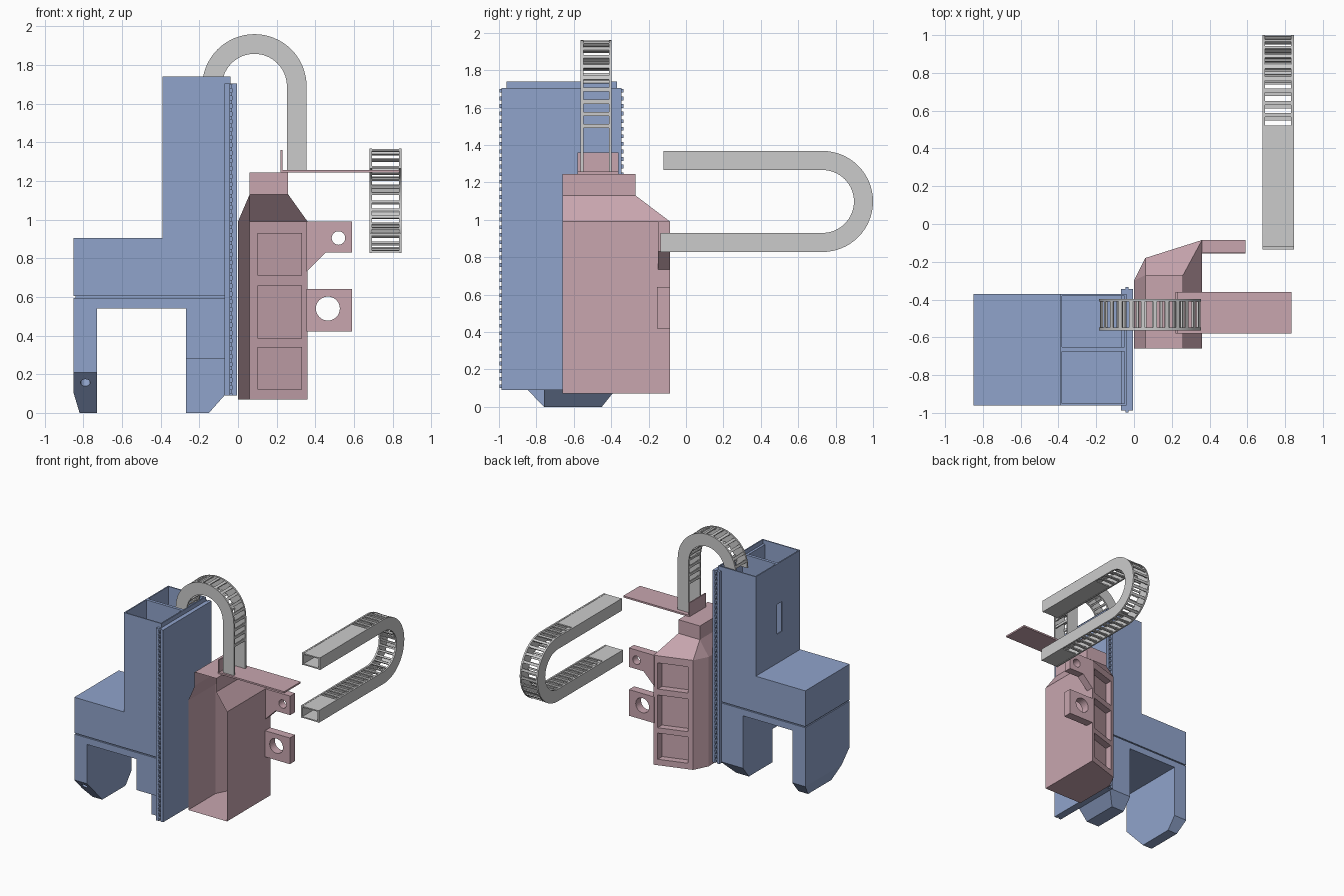
import bpy, bmesh, math
from mathutils import Vector

if "Cube" in bpy.data.objects:
    bpy.data.objects.remove(bpy.data.objects["Cube"])

def material(name, col):
    m = bpy.data.materials.new(name)
    m.diffuse_color = (*col, 1)
    m.use_nodes = True
    m.node_tree.nodes["Principled BSDF"].inputs["Base Color"].default_value = m.diffuse_color
    return m

BLUE = material("blue", (0.28, 0.37, 0.60))
PINK = material("pink", (0.58, 0.38, 0.43))

def finish(name, bm, mat=None):
    bmesh.ops.remove_doubles(bm, verts=bm.verts, dist=1e-5)
    bmesh.ops.recalc_face_normals(bm, faces=bm.faces)
    me = bpy.data.meshes.new(name)
    bm.to_mesh(me)
    bm.free()
    ob = bpy.data.objects.new(name, me)
    bpy.context.collection.objects.link(ob)
    if mat:
        me.materials.append(mat)
    return ob

def prism(name, pts, axis, a, b, mat=None):
    """Extrude a 2D profile along x (pts = y,z) or y (pts = x,z)."""
    bm = bmesh.new()
    def put(p, d):
        return bm.verts.new((d, *p) if axis == 'x' else (p[0], d, p[1]))
    lo, hi = [put(p, a) for p in pts], [put(p, b) for p in pts]
    bm.faces.new(lo)
    bm.faces.new(hi)
    for i in range(len(pts)):
        j = (i + 1) % len(pts)
        bm.faces.new((lo[i], lo[j], hi[j], hi[i]))
    return finish(name, bm, mat)

def box(name, x, y, z, mat=None):
    return prism(name, [(x[0], z[0]), (x[1], z[0]), (x[1], z[1]), (x[0], z[1])], 'y', *y, mat)

def cylinder(loc, r, depth, tilt):
    bpy.ops.mesh.primitive_cylinder_add(vertices=32, radius=r, depth=depth, location=loc, rotation=(tilt, 0, 0))
    return bpy.context.object

def cut(ob, cutter):
    cutter.hide_render = True
    m = ob.modifiers.new("cut", 'BOOLEAN')
    m.operation, m.solver, m.object = 'DIFFERENCE', 'EXACT', cutter
    bpy.context.view_layer.objects.active = ob
    bpy.ops.object.modifier_apply(modifier=m.name)
    bpy.data.objects.remove(cutter)

def chop(ob, co, no):
    bm = bmesh.new()
    bm.from_mesh(ob.data)
    r = bmesh.ops.bisect_plane(bm, geom=bm.verts[:] + bm.edges[:] + bm.faces[:],
                               plane_co=co, plane_no=no, clear_outer=True)
    bmesh.ops.holes_fill(bm, edges=[e for e in r['geom_cut'] if isinstance(e, bmesh.types.BMEdge)])
    bmesh.ops.recalc_face_normals(bm, faces=bm.faces)
    bm.to_mesh(ob.data)
    bm.free()

# Blue housing with the hollow two-cell tower
Y = (-0.96, -0.37)
body = prism("housing", [(-.85, .605), (-.04, .605), (-.04, 1.74), (-.39, 1.74), (-.39, .905), (-.85, .905)],
             'y', *Y, BLUE)
for y in ((-.95, -.675), (-.65, -.38)):
    cut(body, box("cutter", (-.38, -.05), y, (.65, 1.9)))
cut(body, box("cutter", (-.42, -.37), (-.72, -.65), (1.15, 1.40)))
box("seam", (-.84, -.05), (-.95, -.38), (.593, .607), BLUE)
box("gripper_plate", (-.85, -.05), Y, (.56, .595), BLUE)
box("gripper_base", (-.85, -.05), Y, (.54, .56), BLUE)

# Gripper fingers
outer = prism("outer_finger", [(-.96, .54), (-.96, .21), (-.76, 0), (-.45, 0), (-.37, .1), (-.37, .54)],
              'x', -.85, -.73, BLUE)
chop(outer, (-.85, 0, .1), (-.1, 0, -.03))
cut(outer, cylinder((-.79, -.91, .155), .025, .12, -math.pi / 4))
box("inner_finger_root", (-.27, -.05), Y, (.28, .54), BLUE)
inner = prism("inner_finger", [(-.76, .28), (-.76, 0), (-.45, 0), (-.37, .1), (-.37, .28)],
              'x', -.27, -.06, BLUE)
chop(inner, (-.15, 0, 0), (.09, 0, -.08))

# Vertical rail: two plates with a toothed rack between them
for name, x in (("rail_back_plate", (-.07, -.045)), ("rail_front_plate", (-.03, -.005))):
    box(name, x, (-.987, -.345), (.09, 1.705), BLUE)
box("rail_core", (-.045, -.03), (-.968, -.364), (.09, 1.705), BLUE)
for i in range(40):
    z = .1 + i * .0405
    for y in ((-.998, -.96), (-.37, -.334)):
        box("rack_tooth", (-.045, -.03), y, (z, z + .02), BLUE)

# Pink carriage shell, open at the front, with pockets pressed into its back wall
bm = bmesh.new()
def face(*pts):
    bm.faces.new([bm.verts.new(p) for p in pts])
Z0, Z1, Z2, Z3 = .07, .99, 1.13, 1.245
low = [(0, -.66), (0, -.3), (.06, -.18), (.36, -.085), (.36, -.2), (.36, -.66)]
top = [(.06, -.66), (.06, -.27), (.26, -.27), (.26, -.66)]
A, B, C, D, E, F = [(*p, Z1) for p in low]
a, c, d, f = [(*p, Z2) for p in top]
for i in (0, 1, 3, 4):
    p, q = low[i], low[i + 1]
    face((*p, Z0), (*q, Z0), (*q, Z1), (*p, Z1))
for i in range(3):
    p, q = top[i], top[i + 1]
    face((*p, Z2), (*q, Z2), (*q, Z3), (*p, Z3))
face(*[(*p, Z0) for p in low])
face(*[(*p, Z3) for p in top])
for poly in ((A, B, c, a), (B, C, c), (C, D, d, c), (D, E, d), (E, F, f, d)):
    face(*poly)
def wall(x, z, depth=0):
    return (x, -.18 + (x - .06) / .3 * .095 - depth, z)
xs, zs = [.06, .10, .33, .36], [Z0, .12, .34, .385, .66, .71, .93, Z1]
for i in range(3):
    for j in range(7):
        q = [(xs[i], zs[j]), (xs[i + 1], zs[j]), (xs[i + 1], zs[j + 1]), (xs[i], zs[j + 1])]
        if i == 1 and j % 2:
            face(*[wall(*p, .06) for p in q])
            for k in range(4):
                p, r = q[k], q[(k + 1) % 4]
                face(wall(*p), wall(*r), wall(*r, .06), wall(*p, .06))
        else:
            face(*[wall(*p) for p in q])
finish("carriage_shell", bm, PINK)

# Drilled tabs on the carriage
upper = prism("upper_tab", [(.355, .99), (.59, .99), (.59, .83), (.455, .83), (.355, .73)], 'y', -.15, -.085, PINK)
cut(upper, cylinder((.52, -.12, .905), .035, .3, math.pi / 2))
lower = box("lower_tab", (.355, .59), (-.155, -.085), (.42, .64), PINK)
cut(lower, cylinder((.465, -.12, .54), .062, .3, math.pi / 2))

# Angle bracket on top of the carriage
prism("top_bracket", [(.22, 1.243), (.835, 1.243), (.835, 1.257), (.23, 1.257), (.23, 1.36), (.22, 1.36)],
      'y', -.58, -.36, PINK)

# Cable chains: a leg, a half turn and a second leg, s measured along the outer edge
R, RI, W = .27, .168, .083
TURN = math.pi * R

def cable_chain(name, place, s0, s1, rungs, tubes):
    bm = bmesh.new()
    def point(s, r, w):
        t = min(max(s, 0), TURN) / R
        u = min(s, 0) - max(s - TURN, 0)
        return bm.verts.new(place(u + math.sin(t) * r, math.cos(t) * r, w))
    def band(a, b, r0, r1, w0, w1):
        ss = [a, b] + [TURN * k / 32 for k in range(33) if a + .001 < TURN * k / 32 < b - .001]
        if b - a < .05:
            ss = [a, b]
        rings = [[point(s, r, w) for r, w in ((r0, w0), (r1, w0), (r1, w1), (r0, w1))] for s in sorted(ss)]
        bm.faces.new(rings[0])
        bm.faces.new(rings[-1])
        for p, q in zip(rings, rings[1:]):
            for k in range(4):
                m = (k + 1) % 4
                bm.faces.new((p[k], p[m], q[m], q[k]))
    for w0, w1 in ((-W, -W + .014), (W - .014, W)):
        band(s0, s1, RI, R, w0, w1)
    layers = ((RI + .002, RI + .012), (R - .012, R - .002))
    for a, b in tubes:
        for r0, r1 in layers:
            band(a, b, r0, r1, -W + .01, W - .01)
    s = rungs[0]
    while s < rungs[1]:
        for r0, r1 in layers:
            band(s, s + .022, r0, r1, -W + .01, W - .01)
        s += .0652
    ob = finish(name, bm)
    bpy.ops.object.select_all(action='DESELECT')
    ob.select_set(True)
    bpy.context.view_layer.objects.active = ob
    bpy.ops.object.shade_smooth_by_angle(angle=math.radians(25))

cable_chain("vertical_cable_chain", lambda u, v, w: Vector((.085 + v, -.48 + w, 1.69 + u)),
            -.435, TURN, (-.2, TURN - .02), [])
cable_chain("horizontal_cable_chain", lambda u, v, w: Vector((.763 + w, .73 + u, 1.098 + v)),
            -.85, TURN + .865, (-.23, TURN + .62), [(-.85, -.23), (TURN + .62, TURN + .865)])
